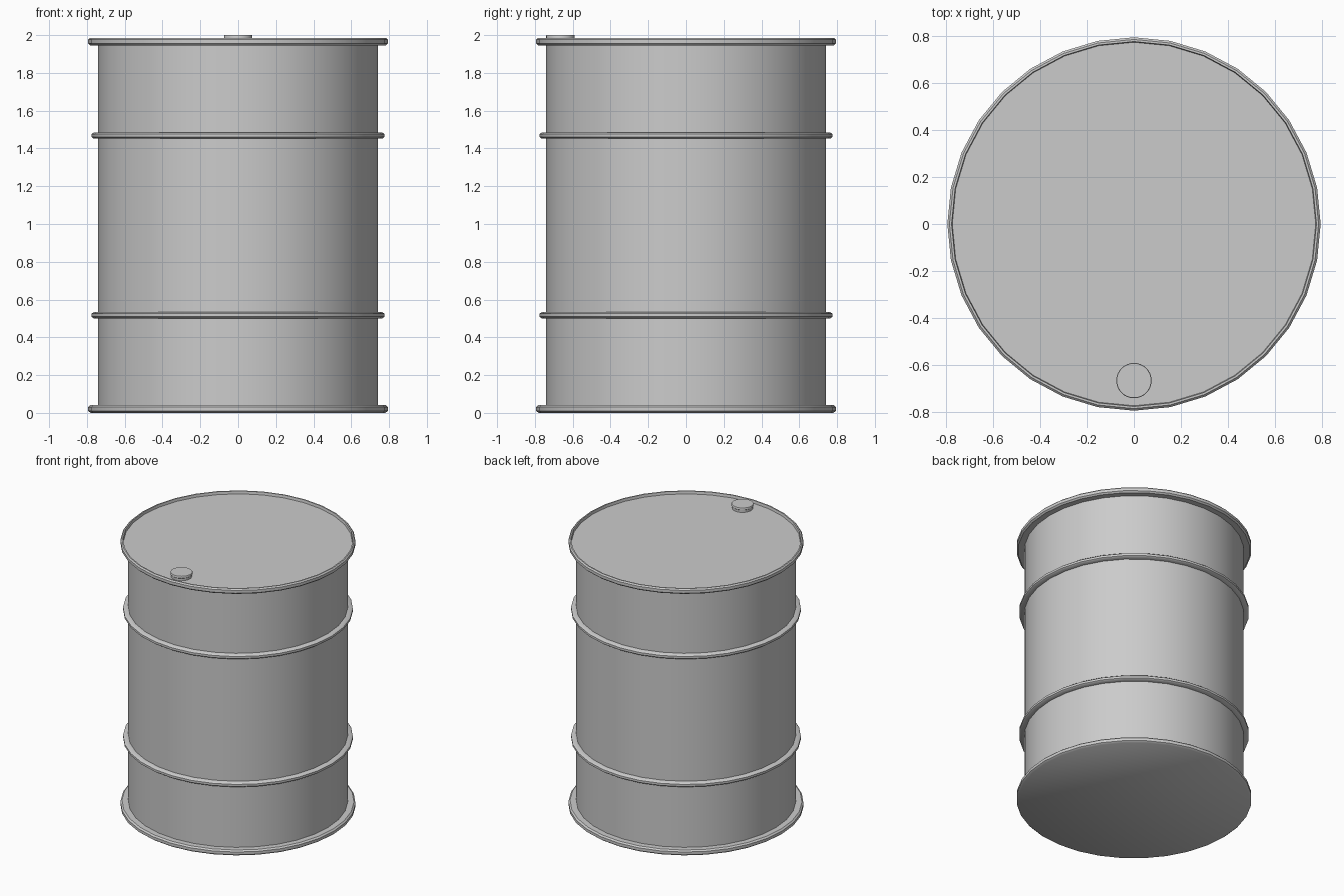
import bpy, bmesh, math

if "Cube" in bpy.data.objects:
    bpy.data.objects.remove(bpy.data.objects["Cube"])

SIDES = 32


def lathe(name, profile, closed=False, center=(0, 0), angle=40):
    """Spin an (r, z) profile, listed bottom to top on the outside, about z."""
    bm = bmesh.new()
    rings = []
    for r, z in profile:
        rings.append([bm.verts.new((r * math.cos(2 * math.pi * i / SIDES),
                                    r * math.sin(2 * math.pi * i / SIDES), z))
                      for i in range(SIDES)])
    pairs = list(zip(rings, rings[1:]))
    if closed:
        pairs.append((rings[-1], rings[0]))
    for a, b in pairs:
        for i in range(SIDES):
            j = (i + 1) % SIDES
            bm.faces.new((a[i], a[j], b[j], b[i]))
    if not closed:
        bm.faces.new(rings[0][::-1])
        bm.faces.new(rings[-1])
    bmesh.ops.recalc_face_normals(bm, faces=bm.faces)
    mesh = bpy.data.meshes.new(name)
    bm.to_mesh(mesh)
    bm.free()
    obj = bpy.data.objects.new(name, mesh)
    obj.location = (center[0], center[1], 0)
    bpy.context.collection.objects.link(obj)
    bpy.ops.object.select_all(action='DESELECT')
    obj.select_set(True)
    bpy.context.view_layer.objects.active = obj
    bpy.ops.object.shade_smooth_by_angle(angle=math.radians(angle))
    return obj


# Drum shell: base rim, straight wall, top rim and recessed lid in one skin
lathe("drum_body", [
    (0.780, 0.0), (0.793, 0.010), (0.793, 0.031), (0.782, 0.041),
    (0.740, 0.041), (0.740, 1.945),
    (0.782, 1.945), (0.793, 1.955), (0.793, 1.976), (0.784, 1.985),
    (0.775, 1.985), (0.772, 1.965)])

# Two rolling hoops around the wall
for name, z in (("lower_hoop", 0.517), ("upper_hoop", 1.468)):
    lathe(name, [(0.73, z - 0.016), (0.765, z - 0.016), (0.775, z - 0.008),
                 (0.775, z + 0.008), (0.765, z + 0.016), (0.73, z + 0.016)],
          closed=True)

# Filler cap near the front edge of the lid
lathe("filler_cap", [(0.070, 1.96), (0.070, 1.982), (0.075, 1.986),
                     (0.075, 1.997), (0.073, 2.0)], center=(0, -0.665))
